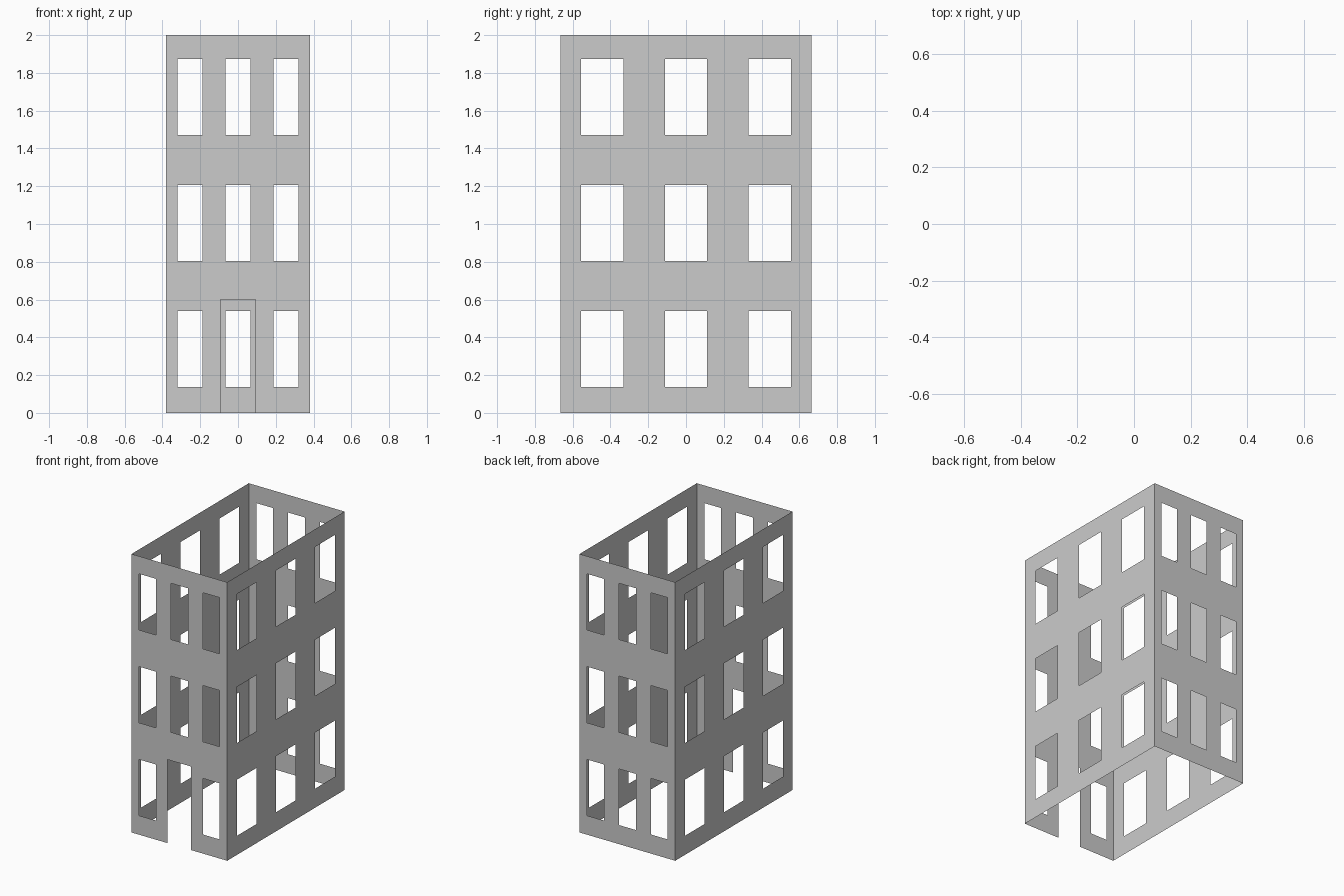
import bpy, bmesh
from math import pi
from mathutils import Matrix

if "Cube" in bpy.data.objects:
    bpy.data.objects.remove(bpy.data.objects["Cube"])

W, D, H = 0.76, 1.33, 2.0          # width, depth, height
STOREY = 0.6667
SILLS = [0.137 + i * STOREY for i in range(3)]
WIN_H = 0.403


def wall(name, length, win_w, offset, angle, door=None):
    """Thin wall sheet cut into a grid, leaving out window and door cells."""
    holes = []
    for col in (-1, 0, 1):
        for row, sill in enumerate(SILLS):
            if door and col == 0 and row == 0:
                holes.append((-door[0] / 2, door[0] / 2, 0, door[1]))
            else:
                c = col * length / 3
                holes.append((c - win_w / 2, c + win_w / 2, sill, sill + WIN_H))
    xs = sorted({-length / 2, length / 2} | {v for h in holes for v in h[:2]})
    zs = sorted({0, H} | {v for h in holes for v in h[2:]})

    bm = bmesh.new()
    grid = [[bm.verts.new((x, -offset, z)) for z in zs] for x in xs]
    for i in range(len(xs) - 1):
        for j in range(len(zs) - 1):
            cx, cz = (xs[i] + xs[i + 1]) / 2, (zs[j] + zs[j + 1]) / 2
            if not any(a < cx < b and c < cz < d for a, b, c, d in holes):
                bm.faces.new((grid[i][j], grid[i + 1][j],
                              grid[i + 1][j + 1], grid[i][j + 1]))
    bmesh.ops.delete(bm, geom=[v for v in bm.verts if not v.link_faces], context='VERTS')
    bm.transform(Matrix.Rotation(angle, 4, 'Z'))
    mesh = bpy.data.meshes.new(name)
    bm.to_mesh(mesh)
    bm.free()
    obj = bpy.data.objects.new(name, mesh)
    bpy.context.collection.objects.link(obj)
    return obj


# Front wall has the doorway; the other three have windows only
wall("front_wall", W, 0.133, D / 2, 0, door=(0.186, 0.60))
wall("right_wall", D, 0.225, W / 2, pi / 2)
wall("back_wall", W, 0.133, D / 2, pi)
wall("left_wall", D, 0.225, W / 2, -pi / 2)
